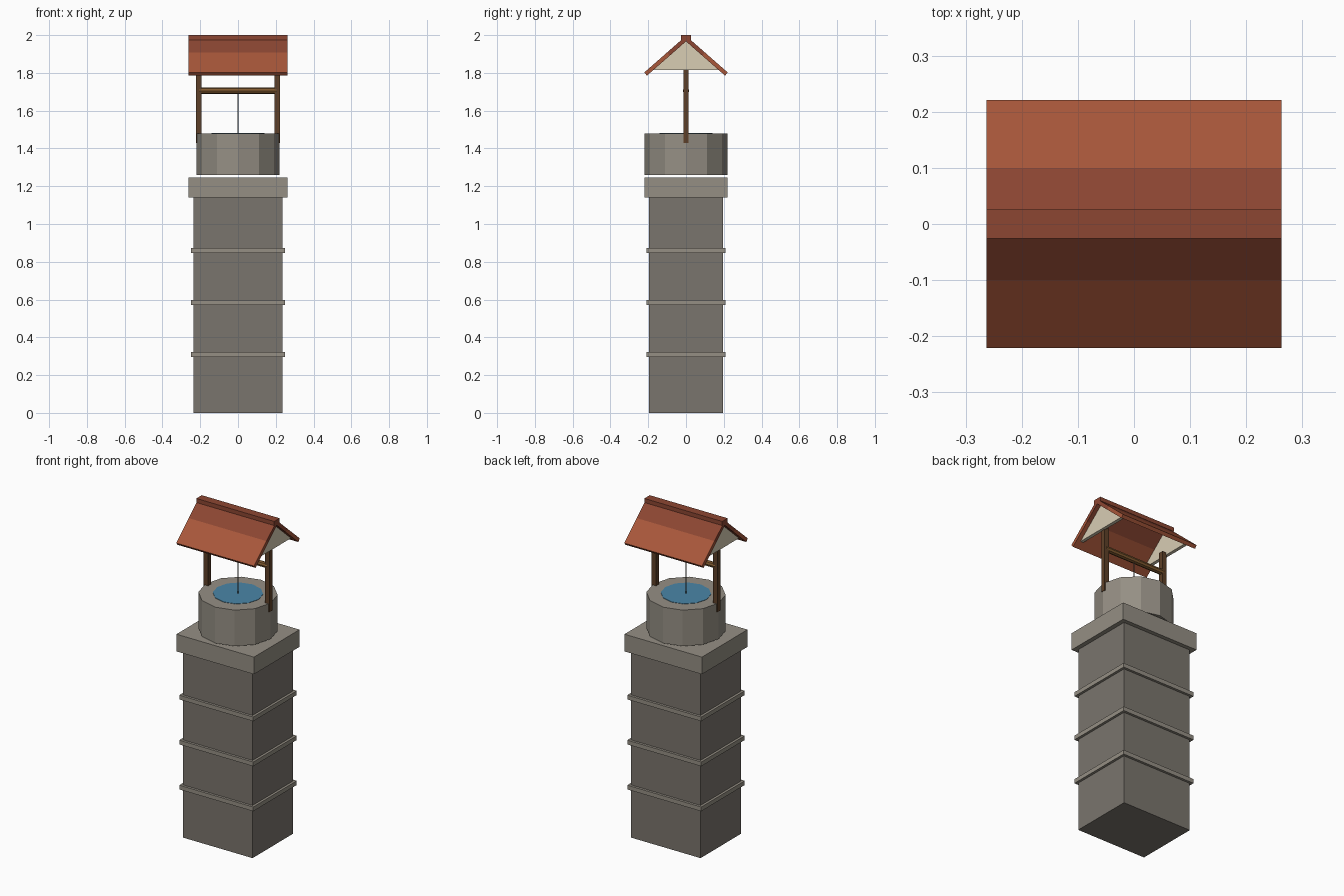
import bpy, math

if "Cube" in bpy.data.objects:
    bpy.data.objects.remove(bpy.data.objects["Cube"])


def material(name, hex_code):
    m = bpy.data.materials.new(name)
    rgb = [int(hex_code[i:i + 2], 16) / 255 for i in (0, 2, 4)]
    m.diffuse_color = [((c + 0.055) / 1.055) ** 2.4 for c in rgb] + [1]
    m.use_nodes = True
    m.node_tree.nodes["Principled BSDF"].inputs["Base Color"].default_value = m.diffuse_color
    return m


STONE = material("stone", "7A756D")
TRIM = material("trim_stone", "958F84")
WOOD = material("wood", "5E4028")
BAR = material("bar_wood", "80592F")
ROPE = material("rope", "55524C")
WATER = material("water", "4A86A8")
TILE = material("roof_tile", "A8573A")
TILE_DARK = material("roof_tile_dark", "8C4632")
CREAM = material("gable_plaster", "D8CDB4")


def box(name, x, y, z, mat):
    """Box from (min, max) pairs."""
    loc = [(a + b) / 2 for a, b in (x, y, z)]
    bpy.ops.mesh.primitive_cube_add(size=1, location=loc)
    o = bpy.context.object
    o.name = name
    o.scale = [b - a for a, b in (x, y, z)]
    o.data.materials.append(mat)


def cylinder(name, r, z0, z1, sides, mat):
    bpy.ops.mesh.primitive_cylinder_add(vertices=sides, radius=r, depth=z1 - z0,
                                        location=(0, 0, (z0 + z1) / 2))
    o = bpy.context.object
    o.name = name
    o.data.materials.append(mat)
    return o


def prism(name, profile, x0, x1, mat):
    """Extrude a y-z profile along x."""
    n = len(profile)
    verts = [(x, y, z) for x in (x0, x1) for y, z in profile]
    faces = [list(range(n))[::-1], list(range(n, 2 * n))]
    faces += [(i, (i + 1) % n, n + (i + 1) % n, n + i) for i in range(n)]
    me = bpy.data.meshes.new(name)
    me.from_pydata(verts, [], faces)
    me.materials.append(mat)
    o = bpy.data.objects.new(name, me)
    bpy.context.collection.objects.link(o)
    # consistent outward normals for mirrored profiles
    import bmesh
    bm = bmesh.new()
    bm.from_mesh(me)
    bmesh.ops.recalc_face_normals(bm, faces=bm.faces)
    bm.to_mesh(me)
    bm.free()


# stone tower with bands and cap
box("tower_shaft", (-.235, .235), (-.195, .195), (0, 1.14), STONE)
for i in range(3):
    z = .309 + i * .275
    box(f"tower_band_{i + 1}", (-.25, .25), (-.21, .21), (z - .013, z + .013), TRIM)
box("tower_cap", (-.262, .262), (-.22, .22), (1.14, 1.245), TRIM)

# well drum and water
cylinder("well_drum", .22, 1.26, 1.48, 12, TRIM)
cylinder("water", .14, 1.46, 1.482, 12, WATER)

# posts, crossbar, rope
for side, s in (("left", -1), ("right", 1)):
    x = s * .207
    box(f"{side}_post", (x - .015, x + .015), (-.014, .014), (1.43, 1.83), WOOD)
bar = cylinder("crossbar", .017, -.207, .207, 8, BAR)
bar.rotation_euler = (0, math.pi / 2, 0)
bar.location.z = 1.705
cylinder("rope", .004, 1.47, 1.705, 6, ROPE)

# gabled roof: two-tone slabs each side, ridge cap, plaster gables
APEX, SLOPE, THICK = 1.996, .877, .022
length = math.hypot(1, SLOPE)
ny, nz = THICK * SLOPE / length, THICK / length


def slab(s, ya, yb):
    top = [(y, APEX - SLOPE * y) for y in (ya, yb)]
    low = [(y - ny, z - nz) for y, z in reversed(top)]
    if ya == 0:
        low[-1] = (0, APEX - THICK * length)
    return [(s * y, z) for y, z in top + low]


for side, s in (("front", -1), ("back", 1)):
    prism(f"{side}_roof_upper", slab(s, 0, .1), -.263, .263, TILE_DARK)
    prism(f"{side}_roof_lower", slab(s, .1, .221), -.263, .263, TILE)
box("ridge_cap", (-.263, .263), (-.026, .026), (1.975, 2.0), TILE_DARK)
for side, s in (("left", -1), ("right", 1)):
    prism(f"{side}_gable", [(-.175, 1.815), (.175, 1.815), (0, 1.967)],
          s * .217, s * .237, CREAM)
